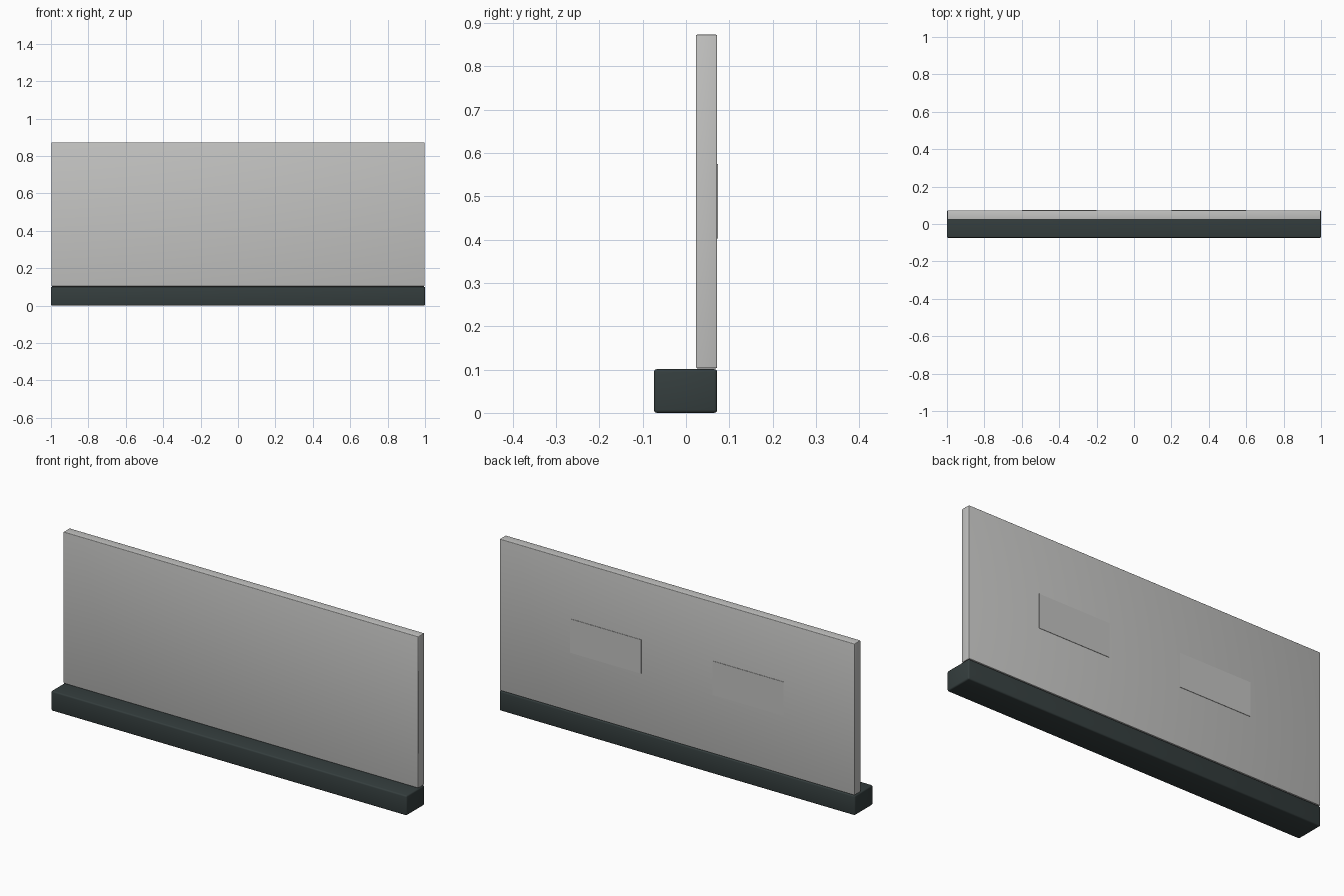
import bpy
import math

default_cube = bpy.data.objects.get("Cube")
if default_cube:
    bpy.data.objects.remove(default_cube, do_unlink=True)


def make_material(name, rgb):
    mat = bpy.data.materials.new(name)
    mat.use_nodes = True
    color = (*rgb, 1.0)
    mat.diffuse_color = color
    mat.node_tree.nodes["Principled BSDF"].inputs["Base Color"].default_value = color
    return mat


def make_box(name, low, high, mat, bevel=0.0):
    """Box between two corners, with optional rounded edges."""
    center = [(a + b) / 2 for a, b in zip(low, high)]
    bpy.ops.mesh.primitive_cube_add(size=1, location=center)
    obj = bpy.context.object
    obj.name = name
    obj.scale = [b - a for a, b in zip(low, high)]
    bpy.ops.object.transform_apply(location=False, rotation=False, scale=True)
    obj.data.materials.append(mat)
    if bevel:
        mod = obj.modifiers.new("rounded_edges", 'BEVEL')
        mod.width = bevel
        mod.segments = 3
        bpy.ops.object.modifier_apply(modifier=mod.name)
        bpy.ops.object.shade_smooth_by_angle(angle=math.radians(35))
    return obj


light_gray = make_material("light gray", (0.55, 0.55, 0.54))
charcoal = make_material("dark charcoal", (0.035, 0.048, 0.048))

# Heavy foot, flush with the back of the panel
make_box("base", (-1, -0.074, 0), (1, 0.072, 0.101), charcoal, 0.007)

# Upright panel
make_box("panel", (-0.998, 0.023, 0.103), (0.998, 0.072, 0.873), light_gray, 0.003)

# Thin mounting plates on the back
for side, sign in (("left", 1), ("right", -1)):
    xs = sorted((sign * 0.2, sign * 0.6))
    make_box(side + "_back_plate", (xs[0], 0.07, 0.402), (xs[1], 0.074, 0.574), light_gray)
